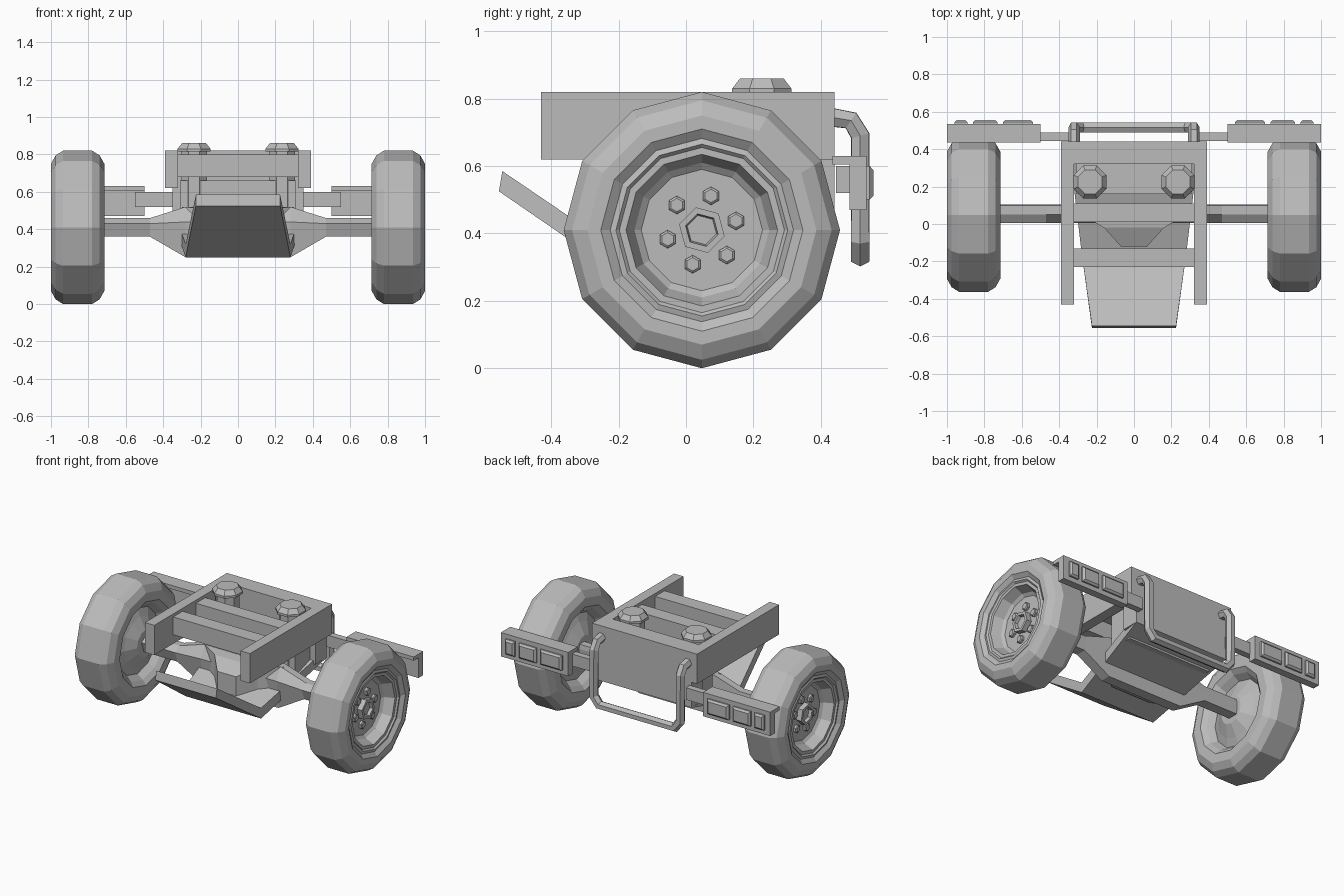
import bpy, bmesh, math
from mathutils import Vector

cube = bpy.data.objects.get("Cube")
if cube:
    bpy.data.objects.remove(cube, do_unlink=True)

grey = bpy.data.materials.new("plain_grey")
grey.use_nodes = True
grey.diffuse_color = (0.5, 0.5, 0.5, 1)
grey.node_tree.nodes["Principled BSDF"].inputs["Base Color"].default_value = (0.5, 0.5, 0.5, 1)


def finish(name, bm):
    bmesh.ops.remove_doubles(bm, verts=bm.verts, dist=0.0001)
    bmesh.ops.recalc_face_normals(bm, faces=bm.faces)
    mesh = bpy.data.meshes.new(name)
    bm.to_mesh(mesh)
    bm.free()
    mesh.materials.append(grey)
    obj = bpy.data.objects.new(name, mesh)
    bpy.context.collection.objects.link(obj)
    return obj


def loft(name, rings, closed=False, caps=True):
    """Skin a run of matching rings of points."""
    bm = bmesh.new()
    loops = [[bm.verts.new(p) for p in ring] for ring in rings]
    n = len(loops[0])
    pairs = list(zip(loops, loops[1:])) + ([(loops[-1], loops[0])] if closed else [])
    for a, b in pairs:
        for i in range(n):
            j = (i + 1) % n
            bm.faces.new((a[i], a[j], b[j], b[i]))
    if caps and not closed:
        bm.faces.new(loops[0])
        bm.faces.new(loops[-1])
    return finish(name, bm)


def box(name, x, y, z):
    return loft(name, [[(a, y[0], z[0]), (a, y[1], z[0]), (a, y[1], z[1]), (a, y[0], z[1])] for a in x])


def turned(name, profile, axis, centre, sides, turn=0.0):
    """Turn (radius, position) pairs about the x or z axis."""
    rings = []
    for r, p in profile:
        ring = []
        for i in range(sides):
            a = turn + math.tau * i / sides
            u, v = r * math.cos(a), r * math.sin(a)
            ring.append((p, centre[0] + u, centre[1] + v) if axis == "x"
                        else (centre[0] + u, centre[1] + v, p))
        rings.append(ring)
    return loft(name, rings)


def tube(name, points, radius, sides=6):
    """Mitred tube that follows a path."""
    pts = [Vector(p) for p in points]
    rings = []
    side = None
    for i, p in enumerate(pts):
        d_in = (p - pts[max(i - 1, 0)]).normalized()
        d_out = (pts[min(i + 1, len(pts) - 1)] - p).normalized()
        t = (d_in + d_out).normalized()
        side = Vector((1, 0, 0)) if side is None else side
        side = (side - t * side.dot(t)).normalized()
        up = t.cross(side)
        rings.append([p + radius * (math.cos(math.tau * k / sides) * side
                                    + math.sin(math.tau * k / sides) * up) for k in range(sides)])
    return loft(name, rings)


# Wheel section, from the outer dish over the tyre to the inner dish
WHEEL = [(0.05, .90), (.18, .90), (.20, .915), (.225, .975), (.245, .975), (.255, .985), (.272, .98),
         (.30, 1.0), (.34, 1.0), (.385, .975), (.41, .935), (.41, .78), (.385, .74), (.34, .715),
         (.28, .715), (.25, .74), (.22, .78), (.17, .76), (.09, .72), (.05, .72)]
WY, WZ = 0.047, 0.41

for s, side in ((1, "left"), (-1, "right")):
    def mx(profile):
        return [(r, s * x) for r, x in profile]

    # Wheels with hub and bolts
    turned(side + "_wheel", mx(WHEEL), "x", (WY, WZ), 12)
    turned(side + "_hub", mx([(.07, .89), (.07, .935), (.05, .935), (.045, .915)]),
           "x", (WY, WZ), 6, math.radians(-15))
    for i in range(6):
        a = math.radians(15 + 60 * i)
        turned(side + "_wheel_bolt", mx([(.027, .89), (.027, .915), (.02, .92)]), "x",
               (WY + .105 * math.cos(a), WZ + .105 * math.sin(a)), 6, math.pi / 6)

    # Chassis rails
    box(side + "_frame_rail", (s * .32, s * .39), (-.43, .44), (.62, .82))

    # Suspension towers with octagonal caps
    turned(side + "_tower", [(.075, .40), (.075, .82)], "z", (s * .235, .225), 8, math.pi / 8)
    turned(side + "_tower_cap", [(.095, .815), (.095, .83), (.07, .86)], "z",
           (s * .235, .225), 8, math.pi / 8)

    # Rear lamp bar: bracket, back plate, top flange and three lamps
    box(side + "_lamp_bracket", (s * .34, s * .55), (.445, .488), (.52, .60))
    box(side + "_lamp_plate", (s * .50, s * 1.0), (.485, .535), (.47, .63))
    box(side + "_lamp_flange", (s * .50, s * 1.0), (.435, .50), (.605, .63))
    for x0, x1 in ((.54, .70), (.73, .86), (.89, .96)):
        rings = []
        for y, inset in ((.53, 0), (.545, 0), (.556, .012)):
            a, b, lo, hi = s * (x0 + inset), s * (x1 - inset), .50 + inset, .60 - inset
            rings.append([(a, y, lo), (b, y, lo), (b, y, hi), (a, y, hi)])
        loft(side + "_lamp", rings)

# Cross members and rear body
for y in (-.23, .01):
    box("cross_member", (-.33, .33), (y, y + .10), (.68, .80))
box("rear_beam", (-.39, .39), (.32, .44), (.62, .82))
box("rear_panel", (-.35, .35), (.32, .44), (.45, .62))
box("tower_mount", (-.31, .31), (.16, .33), (.40, .66))

# Bent skid plate
loft("skid_plate", [[(-w, y0, lo), (w, y0, lo), (w, y1, hi), (-w, y1, hi)] for y0, y1, lo, hi, w in
                    ((-.555, -.545, .525, .585, .225), (-.155, -.155, .25, .32, .28),
                     (.44, .44, .45, .51, .35))])

# Axle beam that deepens towards the middle
axle = []
for x, lo, hi in ((-.74, .36, .46), (-.47, .36, .46), (-.28, .25, .52),
                  (.28, .25, .52), (.47, .36, .46), (.74, .36, .46)):
    c = .3 * (hi - lo)
    axle.append([(x, .03, lo), (x, .10, lo), (x, .105, hi - c),
                 (x, .10, hi), (x, .05, hi), (x, .005, hi - c)])
loft("axle_beam", axle)

# Gear housing nose
loft("gear_housing", [[(-w, y, lo), (w, y, lo), (w, y, hi), (-w, y, hi)] for y, w, lo, hi in
                      ((.06, .30, .27, .52), (-.02, .16, .28, .51), (-.12, .07, .33, .46))])

# Rear guard hoop
half = [(.32, .43, .745), (.32, .49, .735), (.32, .517, .69), (.32, .517, .38), (.28, .517, .33)]
hoop = half + [(-x, y, z) for x, y, z in reversed(half)]
tube("rear_guard_hoop", hoop, .031)
